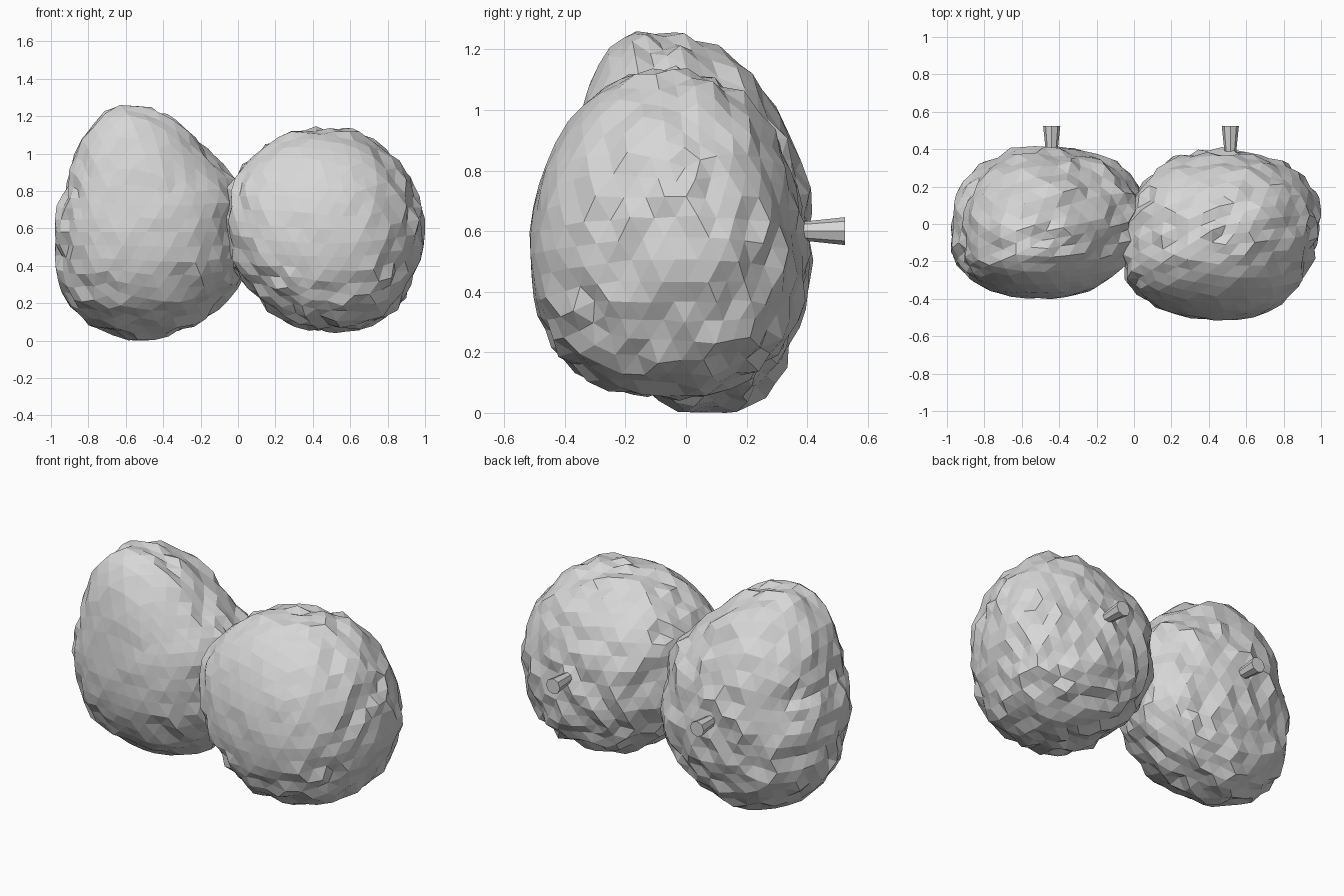
import bpy, bmesh, math, random
from mathutils import Matrix, Vector

if "Cube" in bpy.data.objects:
    bpy.data.objects.remove(bpy.data.objects["Cube"])

random.seed(7)
grey = bpy.data.materials.new("plain grey")
grey.diffuse_color = (0.68, 0.68, 0.68, 1)
grey.use_nodes = True
grey.node_tree.nodes["Principled BSDF"].inputs["Base Color"].default_value = grey.diffuse_color


def finish(bm, name):
    bmesh.ops.recalc_face_normals(bm, faces=bm.faces)
    mesh = bpy.data.meshes.new(name)
    bm.to_mesh(mesh)
    bm.free()
    mesh.materials.append(grey)
    obj = bpy.data.objects.new(name, mesh)
    bpy.context.collection.objects.link(obj)
    return obj


def radius_at(table, angle):
    """Smooth periodic interpolation of the front outline."""
    n = len(table)
    t = (angle / math.tau % 1) * n
    i, f = int(t) % n, t - int(t)
    a, b, c, d = (table[(i + k) % n] for k in (-1, 0, 1, 2))
    return b + 0.5 * f * (c - a + f * (2*a - 5*b + 4*c - d + f * (3*(b - c) + d - a)))


def fruit(name, centre, outline, depth, lean, yaw, droop, p=2.2):
    mean = sum(outline) / len(outline)
    bm = bmesh.new()
    bmesh.ops.create_icosphere(bm, subdivisions=4, radius=1)
    for v in bm.verts:
        d = v.co.normalized()
        rho = math.hypot(d.x, d.z)
        k = (rho**p + abs(d.y)**p) ** (-1 / p)
        r = radius_at(outline, math.atan2(d.z, d.x))
        r = (mean + (r - mean) * min(1, rho * 1.2)) * k
        x, z = d.x * r, d.z * r
        # the rim leans and turns, front and back bulges sit a bit lower
        y = d.y * k * depth + (lean * z + yaw * x) * rho**2
        z -= droop * (1 - rho**2)
        v.co = Vector((x, y, z)) + Vector(centre)
    # knobbly skin, smoother on the upper front
    bm.normal_update()
    moves = []
    for v in bm.verts:
        smooth = v.normal.dot(Vector((0, -0.9, 0.43))) > 0.7
        rough = 0.006 if smooth else 0.022
        moves.append((v, v.normal * random.uniform(-rough, rough * 0.8)))
    for v, m in moves:
        v.co += m
        v.co.x = max(-1, min(1, v.co.x))
        v.co.z = max(0, v.co.z)
    return finish(bm, name)


def stem(name, x, z):
    bm = bmesh.new()
    # flared peg pointing backwards
    bmesh.ops.create_cone(bm, cap_ends=True, segments=8, radius1=0.028, radius2=0.046,
                          depth=0.17,
                          matrix=Matrix.Translation((x, 0.44, z))
                          @ Matrix.Rotation(-math.pi / 2, 4, 'X'))
    return finish(bm, name)


# outlines: radius every 15 degrees, starting at +x, going up
fruit("left_fruit", (-0.49, 0.005, 0.58),
      [.52, .53, .55, .535, .555, .61, .66, .685, .63, .555, .49, .49,
       .495, .495, .53, .56, .57, .57, .575, .555, .565, .55, .57, .54],
      0.405, -0.14, 0.10, 0.0)
fruit("right_fruit", (0.47, -0.06, 0.58),
      [.525, .52, .53, .545, .555, .56, .548, .565, .56, .57, .58, .56,
       .54, .53, .513, .51, .52, .527, .52, .542, .555, .555, .533, .52],
      0.455, 0.0, 0.12, 0.06)
stem("left_stem", -0.44, 0.60)
stem("right_stem", 0.515, 0.60)
